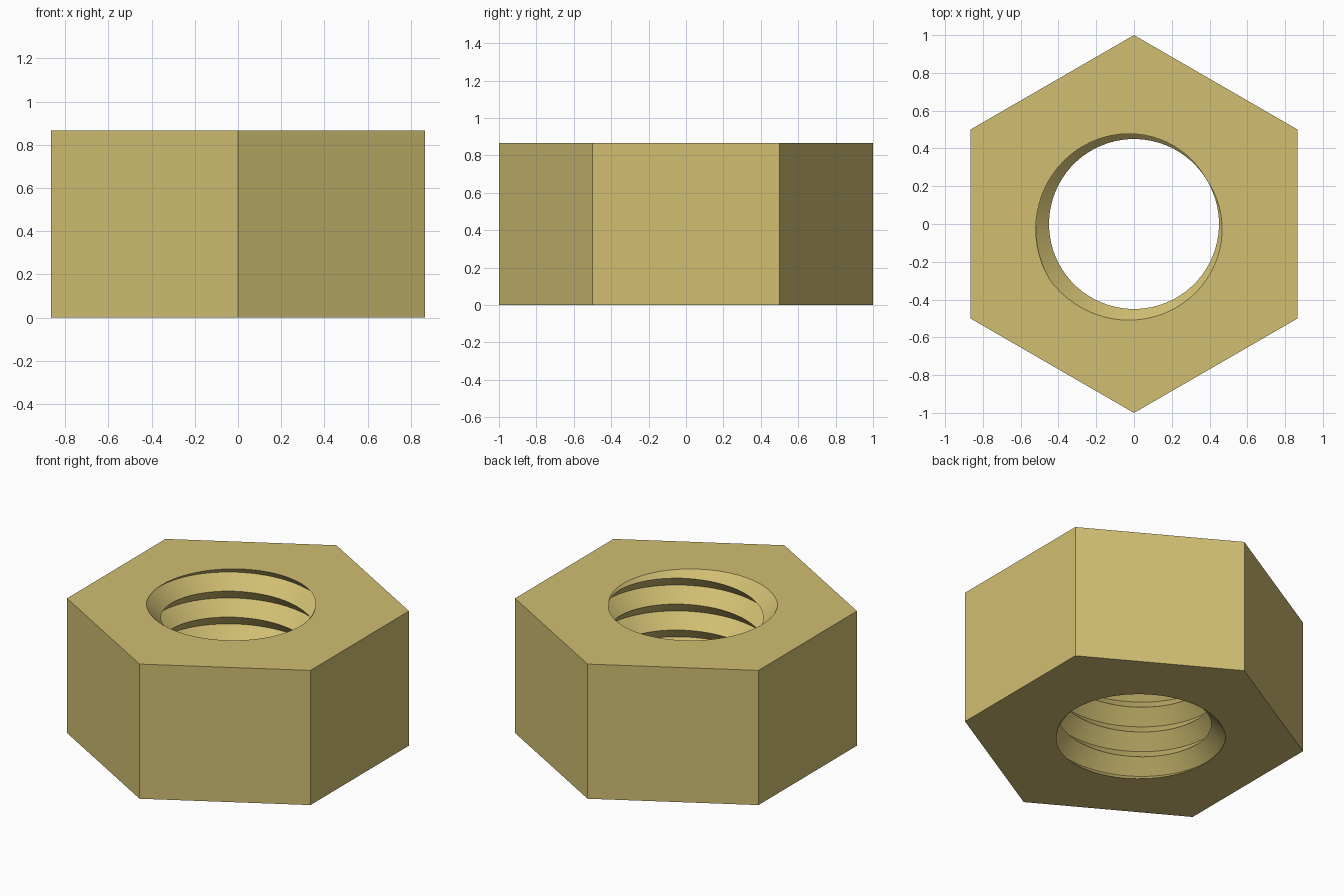
import bpy
import bmesh
import math

cube = bpy.data.objects.get("Cube")
if cube:
    bpy.data.objects.remove(cube, do_unlink=True)

HEIGHT = 0.866
PITCH = 1 / 6                   # rise of the thread per turn
CREST_R, ROOT_R = 0.45, 0.535   # inner and outer thread radii
SEGMENTS = 72                   # steps per turn
ROOT_ANGLE = math.radians(143)  # where the thread root meets the bottom

brass = bpy.data.materials.new("Brass")
brass.use_nodes = True
brass.diffuse_color = (0.64, 0.52, 0.17, 1)
brass.node_tree.nodes["Principled BSDF"].inputs["Base Color"].default_value = (0.64, 0.52, 0.17, 1)

bm = bmesh.new()


def thread_vert(radius, step, lift):
    a = ROOT_ANGLE + step * math.tau / SEGMENTS
    return bm.verts.new((radius * math.cos(a), radius * math.sin(a),
                         step * PITCH / SEGMENTS + lift))


# V-shaped right-handed thread, running past both ends of the nut
steps = range(-2 * SEGMENTS, 8 * SEGMENTS)
root = [thread_vert(ROOT_R, s, 0) for s in steps]
crest = [thread_vert(CREST_R, s, PITCH / 2) for s in steps]
for i in range(len(root) - SEGMENTS - 1):
    bm.faces.new((root[i], root[i + 1], crest[i + 1], crest[i]))
    n = i + SEGMENTS
    bm.faces.new((crest[i], crest[i + 1], root[n + 1], root[n]))

# Trim the thread flush with the bottom and top
for z, direction in ((0, -1), (HEIGHT, 1)):
    bmesh.ops.bisect_plane(bm, geom=bm.verts[:] + bm.edges[:] + bm.faces[:],
                           dist=1e-6, plane_co=(0, 0, z),
                           plane_no=(0, 0, direction), clear_outer=True)
bmesh.ops.delete(bm, geom=[v for v in bm.verts if not v.link_faces], context='VERTS')

# Six outer walls
rings = []
for z in (0, HEIGHT):
    rings.append([bm.verts.new((math.cos(math.radians(30 + 60 * k)),
                                math.sin(math.radians(30 + 60 * k)), z))
                  for k in range(6)])
low, high = rings
for k in range(6):
    j = (k + 1) % 6
    bm.faces.new((low[k], low[j], high[j], high[k]))

# Flat end faces between the hexagon and the threaded hole
for z in (0, HEIGHT):
    rim = [e for e in bm.edges if e.is_boundary
           and all(abs(v.co.z - z) < 1e-4 for v in e.verts)]
    bmesh.ops.triangle_fill(bm, edges=rim, use_beauty=True,
                            normal=(0, 0, 1 if z else -1))
bmesh.ops.recalc_face_normals(bm, faces=bm.faces[:])

mesh = bpy.data.meshes.new("hex_nut")
bm.to_mesh(mesh)
bm.free()
mesh.materials.append(brass)
nut = bpy.data.objects.new("hex_nut", mesh)
bpy.context.collection.objects.link(nut)

# Smooth thread flanks with sharp crests and corners
bpy.ops.object.select_all(action='DESELECT')
nut.select_set(True)
bpy.context.view_layer.objects.active = nut
bpy.ops.object.shade_smooth_by_angle(angle=math.radians(30))
